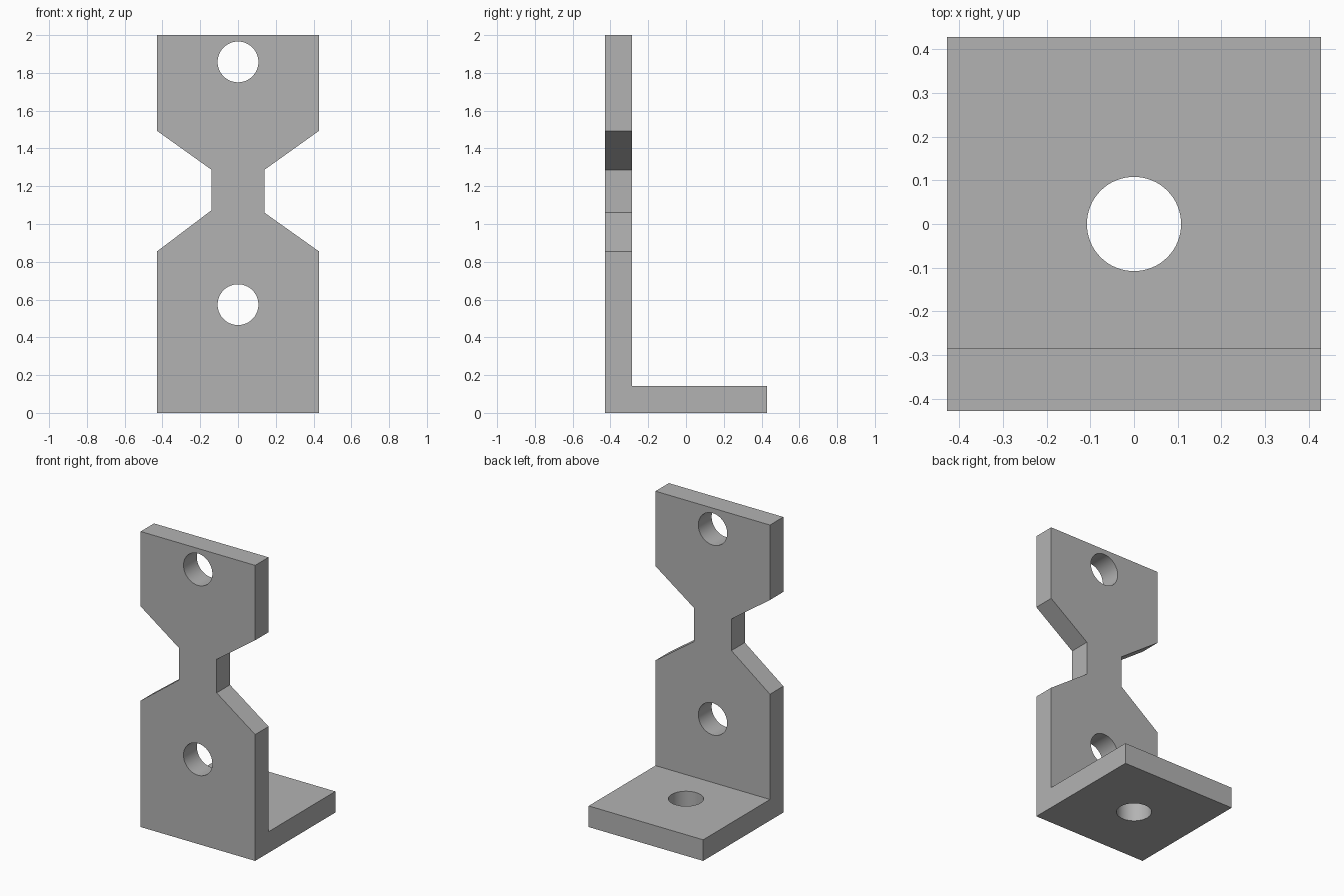
import bpy, bmesh
from math import radians
from mathutils import Matrix, Vector

default = bpy.data.objects.get("Cube")
if default:
    bpy.data.objects.remove(default, do_unlink=True)

HALF = 3 / 7      # half width and half depth
THICK = 1 / 7     # plate thickness
RADIUS = 0.108    # bolt hole radius
HEIGHT = 2.0

grey = bpy.data.materials.new("plain grey")
grey.use_nodes = True
colour = (0.45, 0.45, 0.45, 1)
grey.diffuse_color = colour
grey.node_tree.nodes["Principled BSDF"].inputs["Base Color"].default_value = colour


def add_object(name, bm):
    bmesh.ops.recalc_face_normals(bm, faces=bm.faces)
    mesh = bpy.data.meshes.new(name)
    bm.to_mesh(mesh)
    bm.free()
    mesh.materials.append(grey)
    obj = bpy.data.objects.new(name, mesh)
    bpy.context.collection.objects.link(obj)
    return obj


def prism(name, points, direction):
    """Extrude a closed outline along a direction."""
    bm = bmesh.new()
    face = bm.faces.new([bm.verts.new(p) for p in points])
    new = bmesh.ops.extrude_face_region(bm, geom=[face])["geom"]
    verts = [v for v in new if isinstance(v, bmesh.types.BMVert)]
    bmesh.ops.translate(bm, verts=verts, vec=Vector(direction))
    return add_object(name, bm)


def drill(name, centre, rotation):
    bm = bmesh.new()
    bmesh.ops.create_cone(bm, cap_ends=True, segments=64, radius1=RADIUS,
                          radius2=RADIUS, depth=0.4,
                          matrix=Matrix.Translation(centre) @ rotation)
    return add_object(name, bm)


# L-shaped body: upright plate and foot in one piece
inner = -HALF + THICK
side = [(-HALF, 0), (HALF, 0), (HALF, THICK), (inner, THICK),
        (inner, HEIGHT), (-HALF, HEIGHT)]
bracket = prism("angle_bracket", [(-HALF, y, z) for y, z in side], (2 * HALF, 0, 0))

# Side notches that form the narrow waist
cutters = []
for label, s, low in (("left", 1, 1.06), ("right", -1, 1.073)):
    outline = [(0.6, 0.855), (HALF, 0.855), (0.14, low),
               (0.14, 1.287), (HALF, 1.493), (0.6, 1.493)]
    cutters.append(prism(label + "_notch_cutter",
                         [(s * x, -0.6, z) for x, z in outline], (0, 0.5, 0)))

# Bolt holes: two through the upright, one through the foot
across = Matrix.Rotation(radians(90), 4, 'X')
mid = -HALF + THICK / 2
cutters.append(drill("upper_hole_cutter", (0, mid, 1.858), across))
cutters.append(drill("lower_hole_cutter", (0, mid, 0.573), across))
cutters.append(drill("foot_hole_cutter", (0, 0, THICK / 2), Matrix.Identity(4)))

bpy.context.view_layer.objects.active = bracket
for cutter in cutters:
    mod = bracket.modifiers.new(cutter.name, 'BOOLEAN')
    mod.operation = 'DIFFERENCE'
    mod.solver = 'EXACT'
    mod.object = cutter
    bpy.ops.object.modifier_apply(modifier=mod.name)
    bpy.data.objects.remove(cutter, do_unlink=True)

# Smooth hole walls, sharp plate edges
bpy.ops.object.select_all(action='DESELECT')
bracket.select_set(True)
bpy.ops.object.shade_smooth_by_angle(angle=radians(30))
